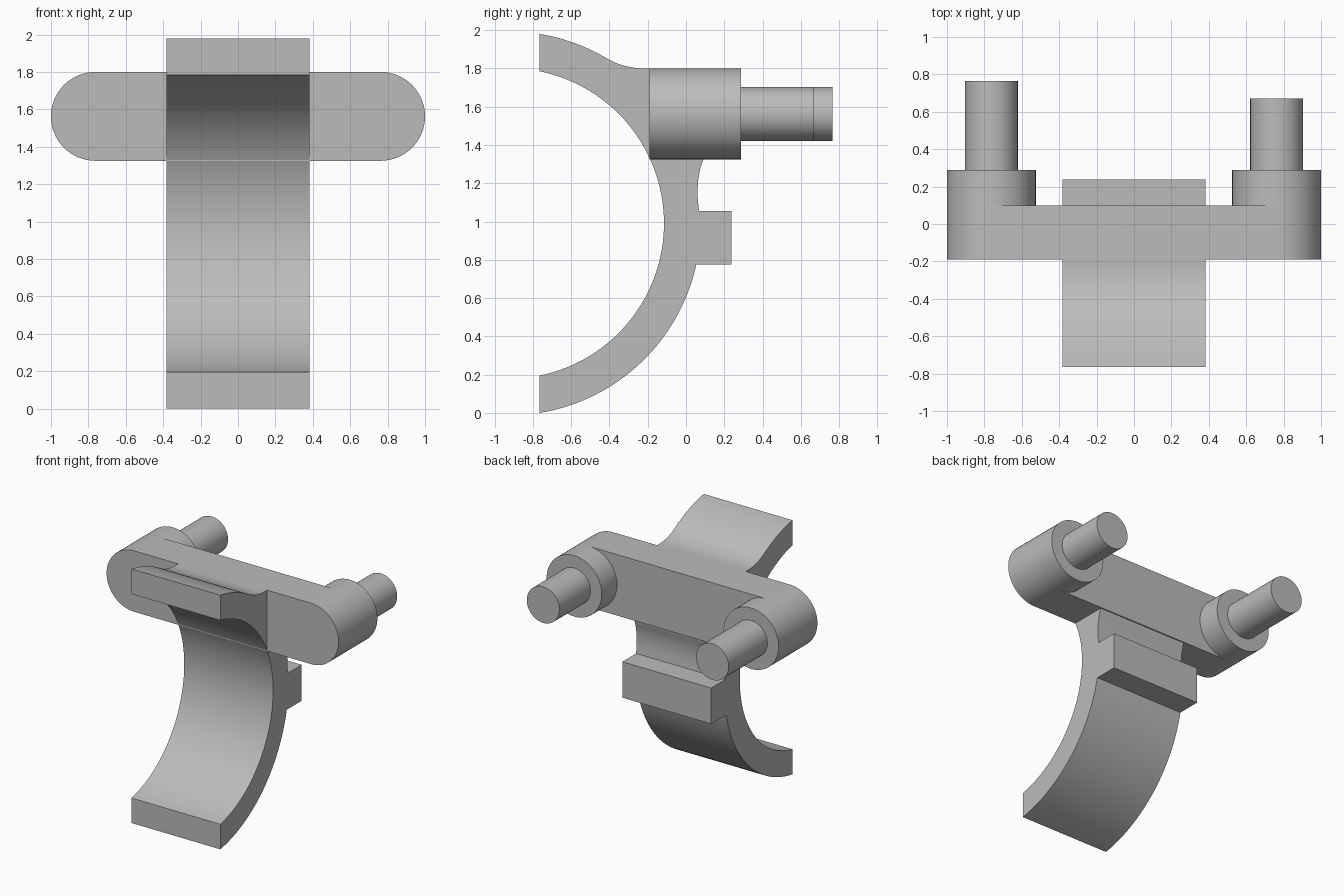
import bpy, bmesh
from math import sin, cos, radians
from mathutils import Vector

cube = bpy.data.objects.get("Cube")
if cube:
    bpy.data.objects.remove(cube, do_unlink=True)

grey = bpy.data.materials.new("plain_grey")
grey.use_nodes = True
COLOUR = (0.5, 0.5, 0.5, 1)
grey.diffuse_color = COLOUR
grey.node_tree.nodes["Principled BSDF"].inputs["Base Color"].default_value = COLOUR


def arc(cx, cy, r, start, end, steps):
    """Points along a circular arc, angles in degrees."""
    angles = [radians(start + (end - start) * i / steps) for i in range(steps + 1)]
    return [(cx + r * cos(a), cy + r * sin(a)) for a in angles]


def prism(name, outline, axis, low, high):
    """Extrude a 2D outline along x (outline in y, z) or y (outline in x, z)."""
    bm = bmesh.new()
    if axis == "x":
        points, push = [(low, a, b) for a, b in outline], Vector((high - low, 0, 0))
    else:
        points, push = [(a, low, b) for a, b in outline], Vector((0, high - low, 0))
    face = bm.faces.new([bm.verts.new(p) for p in points])
    made = bmesh.ops.extrude_face_region(bm, geom=[face], use_keep_orig=True)["geom"]
    bmesh.ops.translate(bm, vec=push, verts=[v for v in made if isinstance(v, bmesh.types.BMVert)])
    bmesh.ops.recalc_face_normals(bm, faces=bm.faces)
    mesh = bpy.data.meshes.new(name)
    bm.to_mesh(mesh)
    bm.free()
    mesh.materials.append(grey)
    obj = bpy.data.objects.new(name, mesh)
    bpy.context.collection.objects.link(obj)
    bpy.ops.object.select_all(action="DESELECT")
    obj.select_set(True)
    bpy.context.view_layer.objects.active = obj
    bpy.ops.object.shade_smooth_by_angle(angle=radians(30))
    return obj


# Curved clip with its back rib, flowing into the crossbar
RING_Y, RING_Z = -0.926, 0.99
clip = arc(RING_Y, RING_Z, 0.811, 78.55, -78.55, 64)           # inner face
clip += arc(RING_Y, RING_Z, 1.003, -80.76, -12.4, 32)          # lower outer face
clip += [(0.237, 0.775), (0.237, 1.055), (0.068, 1.055)]       # rib
clip += [(0.062, 1.11), (0.06, 1.16), (0.064, 1.22),
         (0.075, 1.28), (0.093, 1.33), (0.093, 1.36)]          # neck under the bar
clip += [(-0.15, 1.7), (-0.189, 1.8)]                          # hidden inside the bar
clip += arc(-0.22, 2.184, 0.384, 270, 239.5, 12)               # top fillet
clip += arc(RING_Y, RING_Z, 1.003, 59.4, 80.76, 12)[1:]        # upper outer face
prism("curved_clip", clip, "x", -0.383, 0.383)

# Crossbar with rounded ends
END_X, BAR_Z, END_R = 0.7625, 1.5625, 0.2375
bar = arc(END_X, BAR_Z, END_R, -90, 90, 32) + arc(-END_X, BAR_Z, END_R, 90, 270, 32)
prism("crossbar", bar, "y", -0.19, 0.1)

# Round bosses and pins; the right pin is longer
for side, sign, tip in (("left", 1, 0.67), ("right", -1, 0.765)):
    x = sign * END_X
    prism(side + "_boss", arc(x, BAR_Z, END_R, -90, 270, 64)[:-1], "y", 0.1, 0.288)
    prism(side + "_pin", arc(x, BAR_Z, 0.141, 0, 360, 48)[:-1], "y", 0.25, tip)
